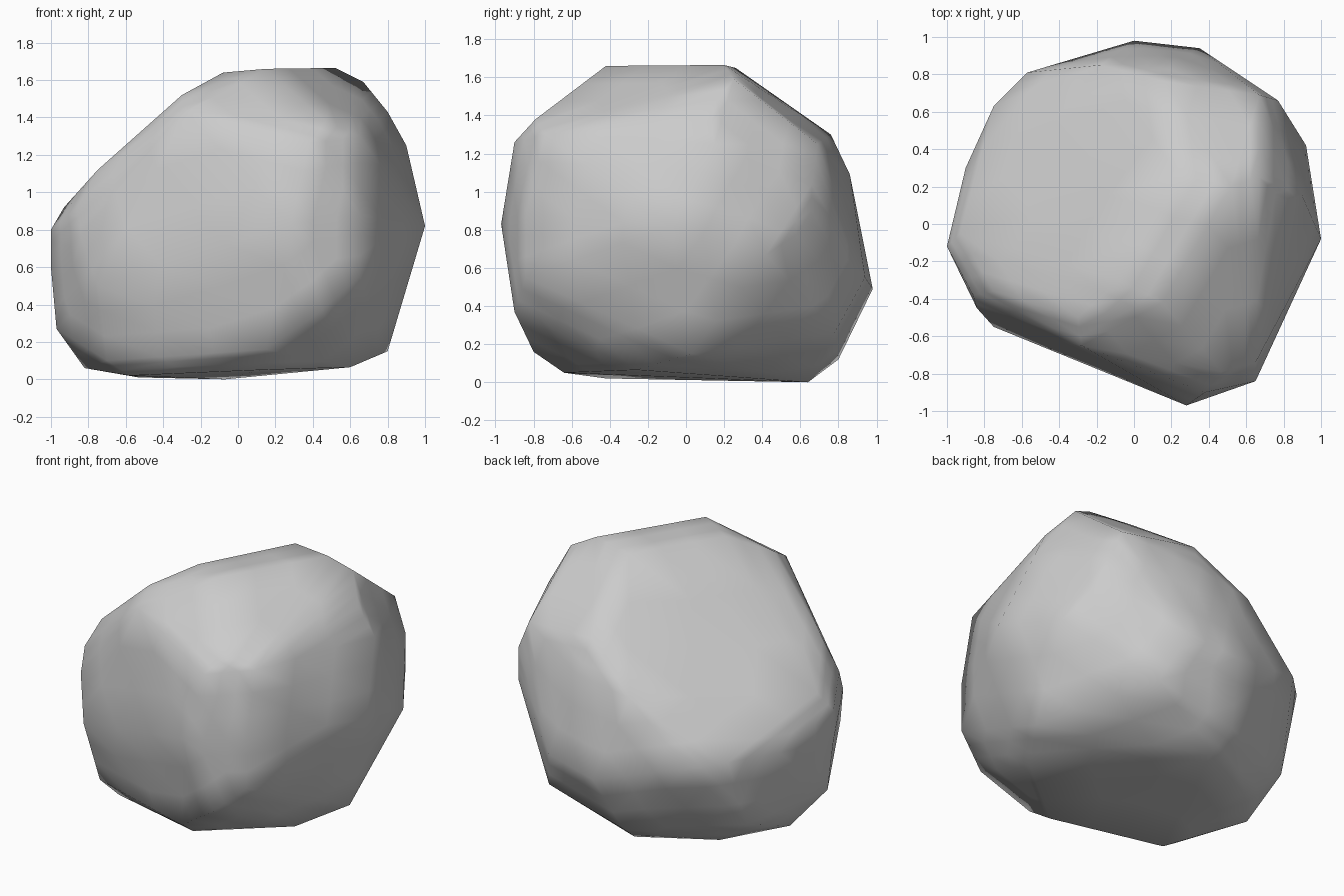
import bpy, bmesh

# Corner points of the boulder, grouped by region
base = [(-0.58, -0.42, 0.02), (-0.53, 0.40, 0.01), (-0.07, 0.64, 0.0), (0.6, -0.26, 0.065),
        (0.12, -0.64, 0.05), (-0.82, 0.08, 0.06)]
lower = [(0.8, 0.03, 0.15), (0.15, -0.80, 0.16), (-0.7, -0.45, 0.1), (-0.97, -0.1, 0.27),
         (-0.77, 0.46, 0.2), (-0.1, 0.80, 0.12), (0.46, 0.78, 0.26), (0.45, -0.90, 0.37)]
middle = [(1, -0.08, 0.82), (0.65, -0.84, 0.55), (0.65, -0.84, 0.88), (0.28, -0.97, 0.83),
          (-0.75, -0.55, 0.5), (-0.84, -0.45, 0.77), (-1, -0.12, 0.6), (-1, -0.12, 0.8),
          (-0.9, 0.3, 0.65), (-0.75, 0.63, 0.67), (-0.57, 0.81, 0.65), (0.0, 0.98, 0.49),
          (0.35, 0.94, 0.55), (0.77, 0.66, 0.83), (0.77, 0.66, 1.04), (0.92, 0.42, 0.67)]
upper = [(-0.86, -0.38, 0.92), (-0.93, -0.05, 0.92), (-0.75, -0.36, 1.12), (0.17, 0.76, 1.3),
         (0.2, 0.86, 1.09), (-0.18, 0.85, 1.03), (0.67, 0.69, 1.25), (0.9, 0.15, 1.25),
         (0.65, -0.74, 1.3), (0.38, -0.90, 1.26), (0.47, -0.79, 1.38), (-0.28, -0.65, 1.43)]
crown = [(-0.3, -0.5, 1.52), (-0.08, -0.3, 1.64), (0.15, -0.42, 1.66), (0.24, 0.26, 1.65),
         (0.52, 0.2, 1.665), (0.67, 0.25, 1.59), (0.8, 0.12, 1.43)]

# Wrap a faceted skin around the corners
bm = bmesh.new()
for p in base + lower + middle + upper + crown:
    bm.verts.new(p)
res = bmesh.ops.convex_hull(bm, input=bm.verts)
junk = [g for g in res["geom_interior"] if isinstance(g, bmesh.types.BMVert)]
bmesh.ops.delete(bm, geom=list(set(junk)), context='VERTS')

# Divide the facets so the smooth shading only softens the creases
bmesh.ops.subdivide_edges(bm, edges=bm.edges, cuts=2, use_grid_fill=True)
bmesh.ops.recalc_face_normals(bm, faces=bm.faces)
for f in bm.faces:
    f.smooth = True

mesh = bpy.data.meshes.new("boulder")
bm.to_mesh(mesh)
bm.free()
boulder = bpy.data.objects.new("boulder", mesh)
bpy.context.collection.objects.link(boulder)
